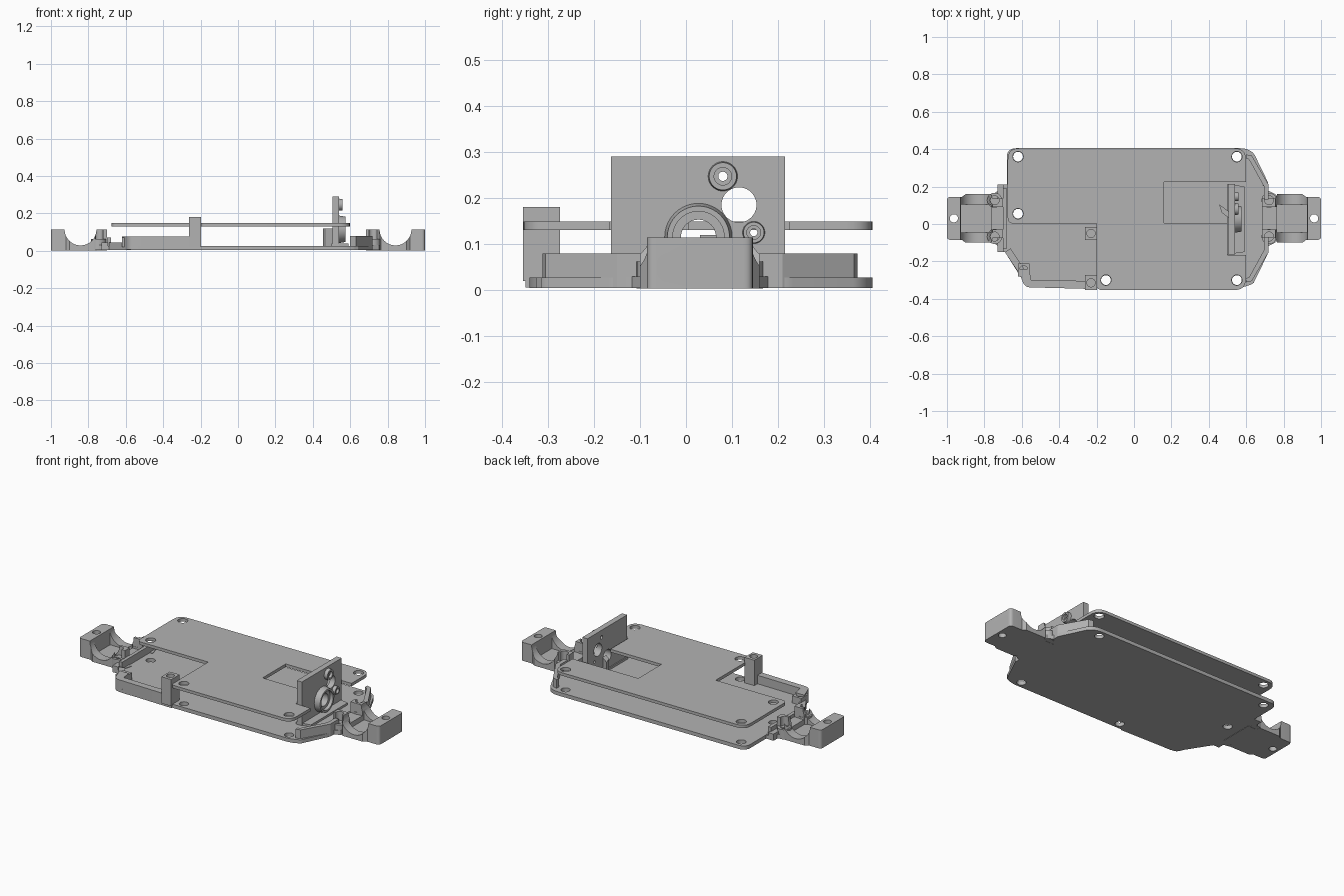
import bpy, bmesh, math
from mathutils import Vector, Matrix

if "Cube" in bpy.data.objects:
    bpy.data.objects.remove(bpy.data.objects["Cube"])

grey = bpy.data.materials.new("plain_grey")
grey.diffuse_color = (0.45, 0.45, 0.45, 1)
grey.use_nodes = True
grey.node_tree.nodes["Principled BSDF"].inputs["Base Color"].default_value = grey.diffuse_color
YC = 0.03                                   # long centre line of the chassis


def add(name, bm):
    bmesh.ops.recalc_face_normals(bm, faces=bm.faces[:])
    me = bpy.data.meshes.new(name)
    bm.to_mesh(me)
    bm.free()
    me.materials.append(grey)
    ob = bpy.data.objects.new(name, me)
    bpy.context.collection.objects.link(ob)
    return ob


def prism(name, pts, z0, z1, seg=6):
    """Extrude an (x, y, corner radius) outline from z0 to z1."""
    out, n = [], len(pts)
    for i, p in enumerate(pts):
        c = Vector(p[:2])
        r = p[2] if len(p) > 2 else 0
        if not r:
            out.append(c)
            continue
        a = (Vector(pts[i - 1][:2]) - c).normalized() * r + c
        b = (Vector(pts[(i + 1) % n][:2]) - c).normalized() * r + c
        for k in range(seg + 1):
            t = k / seg
            out.append(a * (1 - t) ** 2 + c * 2 * t * (1 - t) + b * t * t)
    bm = bmesh.new()
    f = bm.faces.new([bm.verts.new((v.x, v.y, z0)) for v in out])
    top = bmesh.ops.extrude_face_region(bm, geom=[f])["geom"]
    bmesh.ops.translate(bm, vec=(0, 0, z1 - z0),
                        verts=[v for v in top if isinstance(v, bmesh.types.BMVert)])
    return add(name, bm)


def box(name, x0, x1, y0, y1, z0, z1):
    x0, x1 = sorted((x0, x1))
    return prism(name, [(x0, y0), (x1, y0), (x1, y1), (x0, y1)], z0, z1)


def cyl(name, axis, centre, r, length, r2=None, seg=32):
    bm = bmesh.new()
    bmesh.ops.create_cone(bm, cap_ends=True, segments=seg, radius1=r,
                          radius2=r if r2 is None else r2, depth=length)
    rot = {"x": Matrix.Rotation(math.pi / 2, 4, "Y"),
           "y": Matrix.Rotation(math.pi / 2, 4, "X"), "z": Matrix()}[axis]
    bm.transform(Matrix.Translation(centre) @ rot)
    return add(name, bm)


def combine(ob, others, op="DIFFERENCE"):
    for o in others:
        m = ob.modifiers.new("b", "BOOLEAN")
        m.operation, m.object, m.solver = op, o, "EXACT"
        bpy.context.view_layer.objects.active = ob
        bpy.ops.object.modifier_apply(modifier=m.name)
        bpy.data.objects.remove(o)
    return ob


def holes(spots, r, z=0.1, depth=0.4):
    return [cyl("cutter", "z", (x, y, z), r, depth, seg=24) for x, y in spots]


CORNERS = [(-0.62, 0.36), (0.55, 0.36), (-0.62, 0.055), (-0.15, -0.30), (0.55, -0.30)]

# Upper deck: L-shaped plate with a gear window and a slot for the motor mount
deck = prism("upper_deck", [
    (-0.2, -0.353, 0.03), (0.598, -0.353, 0.06), (0.598, -0.165), (0.5, -0.165),
    (0.5, 0.005), (0.16, 0.005), (0.16, 0.225), (0.598, 0.225), (0.598, 0.405, 0.06),
    (-0.675, 0.405, 0.06), (-0.675, 0.003, 0.03), (-0.2, 0.003)], 0.131, 0.149)
combine(deck, holes(CORNERS, 0.028))

# Lower chassis plate
base = prism("lower_chassis", [
    (-0.57, -0.34, 0.04), (0.60, -0.34, 0.05), (0.64, -0.315, 0.02), (0.72, -0.15, 0.02),
    (0.72, 0.215, 0.02), (0.64, 0.38, 0.02), (0.60, 0.405, 0.03), (-0.68, 0.405, 0.05),
    (-0.68, 0.21), (-0.73, 0.21), (-0.73, -0.15), (-0.69, -0.15)], 0.005, 0.027)
combine(base, holes(CORNERS, 0.026))

# Angled walls around the nose of the chassis
for side in (1, -1):
    pts = [(0.60, 0.372), (0.63, 0.365), (0.72, 0.21), (0.72, 0.13),
           (0.695, 0.13), (0.695, 0.2), (0.615, 0.345), (0.60, 0.35)]
    w = prism("nose_wall", [(x, YC + side * (y - YC)) for x, y in pts], 0.006, 0.08)
    combine(w, [cyl("cutter", "x", (0.7, YC + side * 0.158, 0.03), 0.013, 0.1)])

# Low wall across the tail of the chassis
box("tail_wall", -0.73, -0.695, -0.15, 0.21, 0.006, 0.045)
box("tail_lip", -0.70, -0.68, -0.13, 0.19, 0.006, 0.07)

# Servo tray: side wall, diagonal corner and mounting posts
prism("tray_wall", [(-0.585, -0.338, 0.03), (-0.2, -0.348), (-0.2, -0.305),
                    (-0.55, -0.30), (-0.56, -0.24), (-0.62, -0.24)], 0.006, 0.078)
prism("tray_corner", [(-0.57, -0.33), (-0.56, -0.28), (-0.66, -0.13), (-0.69, -0.15)],
      0.006, 0.045)
for name, x, y, sx, sy, top in (("tall_servo_post", -0.23, -0.314, 0.033, 0.04, 0.18),
                                ("inner_servo_post", -0.23, -0.05, 0.033, 0.035, 0.08),
                                ("tail_servo_post", -0.59, -0.245, 0.03, 0.035, 0.07)):
    p = box(name, x - sx, x + sx, y - sy, y + sy, 0.02, top)
    combine(p, [cyl("cutter", "z", (x, y, top), 0.022, 0.08)])

# Upright motor mount with raised bearing rings
mount = box("motor_mount", 0.506, 0.540, -0.163, 0.215, 0.02, 0.29)
for y, z, r, length in ((0.027, 0.115, 0.075, 0.045), (0.08, 0.247, 0.033, 0.03),
                        (0.147, 0.125, 0.025, 0.03)):
    combine(mount, [cyl("boss", "x", (0.53 + length / 2, y, z), r, length,
                        r2=r * 0.9, seg=40)], "UNION")
bores = [(0.115, 0.185, 0.038, 0.5), (0.027, 0.115, 0.038, 0.5), (0.027, 0.115, 0.056, 0.555),
         (0.08, 0.247, 0.010, 0.5), (0.08, 0.247, 0.019, 0.545),
         (0.147, 0.125, 0.008, 0.5), (0.147, 0.125, 0.015, 0.545)]
combine(mount, [cyl("cutter", "x", (x + 0.1, y, z), r, 0.2, seg=40) for y, z, r, x in bores])
prism("mount_foot", [(0.50, -0.163), (0.59, -0.15), (0.59, 0.2), (0.50, 0.215)], 0.02, 0.04)
prism("mount_gusset", [(0.51, 0.03), (0.51, 0.065), (0.455, 0.105), (0.47, 0.06)], 0.02, 0.12)

# Axle cradles at both ends
for s, inner, boss_x in ((1, 0.685, 0.722), (-1, 0.70, 0.745)):
    end = "front" if s > 0 else "rear"
    outline = [(inner, -0.075), (0.755, -0.075), (0.765, -0.10), (0.90, -0.10),
               (0.92, -0.085), (1.0, -0.085, 0.02), (1.0, 0.145, 0.02), (0.92, 0.145),
               (0.90, 0.16), (0.765, 0.16), (0.755, 0.135), (inner, 0.135)]
    body = prism(end + "_axle_cradle", [(s * p[0],) + p[1:] for p in outline], 0.003, 0.114)
    cuts = [cyl("cutter", "y", (s * 0.842, YC, 0.114), 0.085, 0.5, seg=48),
            box("cutter", s * 0.765, s * 0.925, -0.045, 0.105, 0.02, 0.2),
            box("cutter", s * 0.60, s * 0.78, -0.03, 0.09, 0.05, 0.2),
            cyl("cutter", "z", (s * 0.963, YC, 0.1), 0.022, 0.3, seg=24)]
    # round pockets in the outer face
    cuts += [cyl("cutter", "x", (s * 1.0, YC + d, 0.048), 0.03, 0.06) for d in (-0.065, 0.065)]
    # vertical screw holes through the inner corners
    cuts += holes([(s * boss_x, YC + d) for d in (-0.097, 0.097)], 0.024, 0.15, 0.18)
    combine(body, cuts)
    # screw bosses and curved webs where the cradle meets the chassis
    for d in (-0.097, 0.097):
        b = cyl(end + "_screw_boss", "z", (s * boss_x, YC + d, 0.033), 0.04, 0.058)
        combine(b, [cyl("cutter", "z", (s * boss_x, YC + d, 0.06), 0.024, 0.08)])
        k = 1 if d > 0 else -1
        prism(end + "_web", [(s * (inner - 0.04), YC + k * 0.10), (s * 0.765, YC + k * 0.10),
                             (s * 0.755, YC + k * 0.13),
                             (s * (inner - 0.02), YC + k * 0.175)], 0.005, 0.03)

# Smooth curved surfaces, keep edges sharp
for ob in bpy.context.scene.objects:
    ob.select_set(True)
bpy.context.view_layer.objects.active = deck
bpy.ops.object.shade_smooth_by_angle(angle=math.radians(30))
